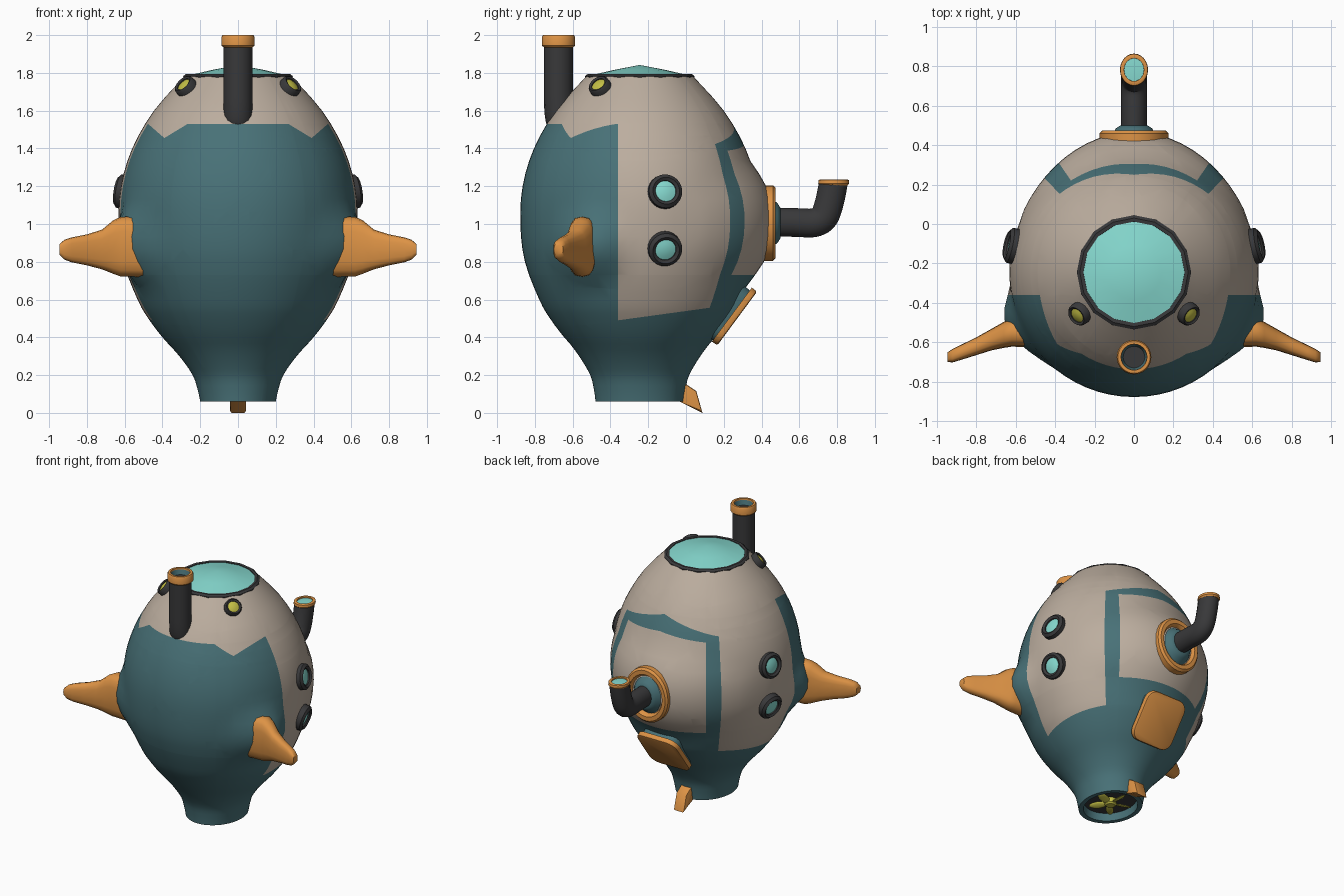
import bpy, bmesh
from math import sin, cos, pi, hypot, atan2, radians
from mathutils import Vector, Matrix

if "Cube" in bpy.data.objects:
    bpy.data.objects.remove(bpy.data.objects["Cube"])

CY = -0.245  # y of the hull's upright axis

def mat(name, *rgb):
    m = bpy.data.materials.new(name)
    m.diffuse_color = (*rgb, 1)
    m.use_nodes = True
    m.node_tree.nodes["Principled BSDF"].inputs["Base Color"].default_value = m.diffuse_color
    return m

TEAL = mat("teal", .065, .165, .185)
BEIGE = mat("beige", .50, .42, .345)
ORANGE = mat("orange", .72, .29, .06)
DARK = mat("dark_rubber", .04, .04, .042)
GLASS = mat("glass", .24, .70, .63)
YELLOW = mat("yellow", .55, .52, .06)

def finish(name, bm, *mats, angle=40):
    bmesh.ops.recalc_face_normals(bm, faces=bm.faces)
    me = bpy.data.meshes.new(name)
    bm.to_mesh(me)
    bm.free()
    for m in mats:
        me.materials.append(m)
    me.shade_smooth()
    me.set_sharp_from_angle(angle=radians(angle))
    ob = bpy.data.objects.new(name, me)
    bpy.context.collection.objects.link(ob)
    return ob

def loft(bm, rings, closed=False, caps=False):
    loops = [[bm.verts.new(p) for p in r] for r in rings]
    n = len(loops[0])
    pairs = list(zip(loops, loops[1:])) + ([(loops[-1], loops[0])] if closed else [])
    for a, b in pairs:
        for i in range(n):
            j = (i + 1) % n
            bm.faces.new((a[i], a[j], b[j], b[i]))
    if caps:
        bm.faces.new(loops[0])
        bm.faces.new(loops[-1])

def lathe(name, prof, loc, m, axis=(0, 0, 1), scale=(1, 1, 1), n=24, closed=True, angle=40):
    """Spin (radius, height) points about an axis through loc."""
    bm = bmesh.new()
    M = Matrix.Translation(loc) @ Vector(axis).to_track_quat('Z', 'Y').to_matrix().to_4x4() \
        @ Matrix.Diagonal((*scale, 1))
    loft(bm, [[M @ Vector((r * cos(2*pi*i/n), r * sin(2*pi*i/n), h)) for i in range(n)]
              for r, h in prof], closed)
    bmesh.ops.remove_doubles(bm, verts=bm.verts, dist=1e-5)
    return finish(name, bm, m, angle=angle)

def pipe(name, pts, radius, m, sx=1):
    cu = bpy.data.curves.new(name, 'CURVE')
    cu.dimensions = '3D'
    cu.bevel_depth, cu.bevel_resolution = radius, 6
    sp = cu.splines.new('NURBS')
    sp.points.add(len(pts) - 1)
    for p, c in zip(sp.points, pts):
        p.co = (*c, 1)
    sp.order_u, sp.use_endpoint_u, sp.resolution_u = 3, True, 8
    cu.materials.append(m)
    ob = bpy.data.objects.new(name, cu)
    ob.scale.x = sx
    bpy.context.collection.objects.link(ob)
    bpy.ops.object.select_all(action='DESELECT')
    ob.select_set(True)
    bpy.context.view_layer.objects.active = ob
    bpy.ops.object.convert(target='MESH')

# Hull: smooth egg with flared nozzle, raised around the rear port and the side fins
key = [(.2, .06), (.213, .12), (.24, .2), (.31, .3), (.4, .4), (.475, .5), (.532, .6), (.608, .8),
       (.632, 1.0), (.62, 1.2), (.56, 1.4), (.445, 1.6), (.28, 1.785)]
prof = []
for i in range(len(key) - 1):
    a, b, c, d = (Vector(key[min(max(i + k, 0), len(key) - 1)]) for k in (-1, 0, 1, 2))
    for s in range(3):
        t = s / 3
        prof.append(.5 * (2*b + (c - a)*t + (2*a - 5*b + 4*c - d)*t*t + (3*b - a - 3*c + d)*t**3))
prof.append(Vector(key[-1]))

def hull_point(r, z, ang):
    x, y = r * cos(ang), CY + r * sin(ang) * (1 + .17 * max(0, 1 - (z - .06) / .3))
    if y > 0:
        y += .08 * max(0, 1 - (hypot(x, 2 * (z - 1.0)) / .65) ** 2)
    d = hypot(y + .53, z - .88) / .25
    if abs(x) > .2 and d < 1:
        x += (.09 if x > 0 else -.09) * (1 - d * d) ** 2
    return Vector((x, y, z))

bm = bmesh.new()
loft(bm, [[hull_point(r, z, 2*pi*i/64) for i in range(64)] for r, z in prof])

# Cut the hull along the paint lines, then colour each patch
cuts = [((0, -.36, 0), (0, 1, 0)), ((0, 0, .73), (0, 0, 1)), ((0, 0, 1.53), (0, 0, 1)),
        ((0, -.36, .49), (0, -.137, 1))]
for s in (1, -1):
    cuts += [((0, CY, 0), (s * cos(radians(a)), -sin(radians(a)), 0)) for a in (34.5, 43.5)]
    cuts += [((s * .25, 0, 1.54), (s * .607, 0, 1)), ((s * .39, 0, 1.455), (-s * .87, 0, 1)),
             ((0, 0, 1.525), (s * .27, 0, 1)), ((0, 0, 1.42), (s * .1, 0, 1))]
for co, no in cuts:
    bmesh.ops.bisect_plane(bm, geom=bm.verts[:] + bm.edges[:] + bm.faces[:], dist=1e-5,
                           plane_co=co, plane_no=Vector(no).normalized())

def is_beige(c):
    x, y, z = abs(c.x), c.y, c.z
    az = atan2(x, y - CY)
    if y < -.36:
        return z > min(1.53, max(1.54 - .607 * (x - .25), 1.455 + .87 * (x - .39)))
    if az > radians(43.5):
        return z > .49 + .137 * (y + .36)
    return z > 1.525 - .27 * x or (az < radians(34.5) and .73 < z < 1.42 - .1 * x)

for f in bm.faces:
    f.material_index = int(is_beige(f.calc_center_median()))
finish("hull", bm, TEAL, BEIGE, angle=60)

# Nozzle mouth and propeller
lathe("nozzle_lip", [(.2, .06), (.17, .06), (.165, .12)], (0, CY, 0), TEAL, scale=(1, 1.17, 1), n=48, closed=False)
lathe("nozzle_back", [(.17, .115), (0, .115)], (0, CY, 0), DARK, scale=(1, 1.17, 1), closed=False)
lathe("propeller_hub", [(0, .07), (.03, .07), (.04, .08), (.04, .115), (0, .115)], (0, CY, 0), YELLOW, closed=False)
bm = bmesh.new()
for k in range(5):
    M = Matrix.Translation((0, CY, .088)) @ Matrix.Rotation(2*pi*k/5 + pi/2, 4, 'Z') \
        @ Matrix.Translation((.085, 0, 0)) @ Matrix.Rotation(radians(25), 4, 'X') \
        @ Matrix.Diagonal((.065, .028, .008, 1))
    bmesh.ops.create_uvsphere(bm, u_segments=12, v_segments=6, radius=1, matrix=M)
finish("propeller_blades", bm, YELLOW)

# Top window
lathe("top_window", [(.27, 1.785), (.14, 1.815), (0, 1.842)], (0, CY, 0), GLASS, n=16, closed=False)
lathe("top_window_rim", [(.288, 1.765), (.29, 1.783), (.275, 1.795), (.257, 1.793), (.255, 1.765)],
      (0, CY, 0), DARK, n=16)

# Portholes and lamps on both sides
for s, side in ((1, "right"), (-1, "left")):
    for z, tilt, tag in ((1.17, .1, "upper"), (.87, -.17, "lower")):
        loc, ax = (s * .605, -.113, z), (s * .61, .13, tilt)
        lathe(f"{tag}_porthole_rim_{side}", [(.054, -.04), (.056, .03), (.072, .04), (.09, .025), (.093, -.04)], loc, DARK, ax)
        lathe(f"{tag}_porthole_glass_{side}", [(.057, .02), (.03, .028), (0, .03)], loc, GLASS, ax, closed=False)
    loc, ax = (s * .28, -.458, 1.73), (s * .285, -.215, .31)
    lathe(f"lamp_rim_{side}", [(.038, -.03), (.039, .016), (.05, .022), (.058, .012), (.06, -.03)], loc, DARK, ax)
    lathe(f"lamp_lens_{side}", [(.04, .01), (.02, .018), (0, .02)], loc, YELLOW, ax, closed=False)

# Front snorkel
pipe("snorkel", [(0, -.58, 1.5), (0, -.66, 1.52), (0, -.675, 1.6), (0, -.675, 1.75), (0, -.675, 1.95)], .077, DARK)
lathe("snorkel_cap", [(.077, 1.935), (.088, 1.945), (.088, 1.99), (.082, 2), (.066, 2), (.062, 1.95)],
      (0, -.675, 0), ORANGE)
lathe("snorkel_lining", [(.067, 1.995), (.055, 1.955)], (0, -.675, 0), TEAL, closed=False)
lathe("snorkel_inside", [(.064, 1.955), (0, 1.955)], (0, -.675, 0), DARK, closed=False)

# Rear port with bent periscope
back = (0, 1, 0)
lathe("rear_port_ring", [(.135, .40), (.14, .455), (.155, .475), (.185, .475), (.2, .46), (.2, .40)],
      (0, 0, 1.005), ORANGE, back, (.87, 1, 1), 32)
lathe("rear_port_plate", [(.15, .43), (.13, .45), (.105, .485), (.08, .5), (0, .5)],
      (0, 0, 1.005), TEAL, back, (.87, 1, 1), 32, False)
pipe("periscope", [(0, .44, 1.01), (0, .56, 1.01), (0, .72, 1.0), (0, .765, 1.12), (0, .78, 1.22)], .076, DARK, .87)
lathe("periscope_cap", [(.074, 1.205), (.082, 1.215), (.08, 1.232), (.072, 1.236), (.058, 1.234), (.056, 1.205)],
      (0, .782, 0), ORANGE, scale=(.87, 1, 1))
lathe("periscope_glass", [(.06, 1.225), (0, 1.23)], (0, .782, 0), GLASS, scale=(.87, 1, 1), closed=False)

# Side fins: x, y centre, z centre, half thickness, half height
ribs = [(.50, -.55, .88, .075, .16), (.62, -.55, .88, .072, .158), (.66, -.562, .878, .066, .142),
        (.72, -.585, .865, .055, .105), (.80, -.62, .863, .045, .082), (.88, -.652, .863, .038, .066),
        (.92, -.668, .864, .034, .052), (.945, -.675, .865, .025, .028)]
for s, side in ((1, "right"), (-1, "left")):
    bm = bmesh.new()
    def sq(v):
        return abs(v) ** .7 * (1 if v > 0 else -1)
    loft(bm, [[(s * x, y + t * sq(cos(2*pi*i/16)), z + h * sq(sin(2*pi*i/16))) for i in range(16)]
              for x, y, z, t, h in ribs], caps=True)
    finish(f"side_fin_{side}", bm, ORANGE, angle=50)

# Rear hatch: rounded slab leaning along the lower back
def slab(name, w, l, thick, loc, m):
    bm = bmesh.new()
    M = Matrix.Translation(loc) @ Matrix.Rotation(radians(53.5), 4, 'X')
    bmesh.ops.create_cube(bm, size=1, matrix=Matrix.Diagonal((w, l, thick, 1)))
    up = [e for e in bm.edges if abs(e.verts[0].co.z - e.verts[1].co.z) > 1e-4]
    bmesh.ops.bevel(bm, geom=up, offset=.07, segments=4, profile=.5, affect='EDGES')
    low = [e for e in bm.edges if all(v.co.z < 0 for v in e.verts)]
    bmesh.ops.bevel(bm, geom=low, offset=.012, segments=2, profile=.5, affect='EDGES')
    bm.transform(M)
    finish(name, bm, m)

slab("rear_hatch", .33, .355, .035, (0, .257, .51), ORANGE)
slab("rear_hatch_base", .30, .33, .08, (0, .215, .535), TEAL)

# Small rudder at the foot
bm = bmesh.new()
side = [(-.07, .17), (-.02, .165), (.055, .115), (.087, 0), (-.035, .06), (-.07, .08)]
loft(bm, [[(x, y, z) for y, z in side] for x in (-.042, .042)], caps=True)
bmesh.ops.bevel(bm, geom=[e for e in bm.edges if e.verts[0].co.x * e.verts[1].co.x > 0],
                offset=.008, segments=2, profile=.5, affect='EDGES')
finish("rudder", bm, ORANGE)
